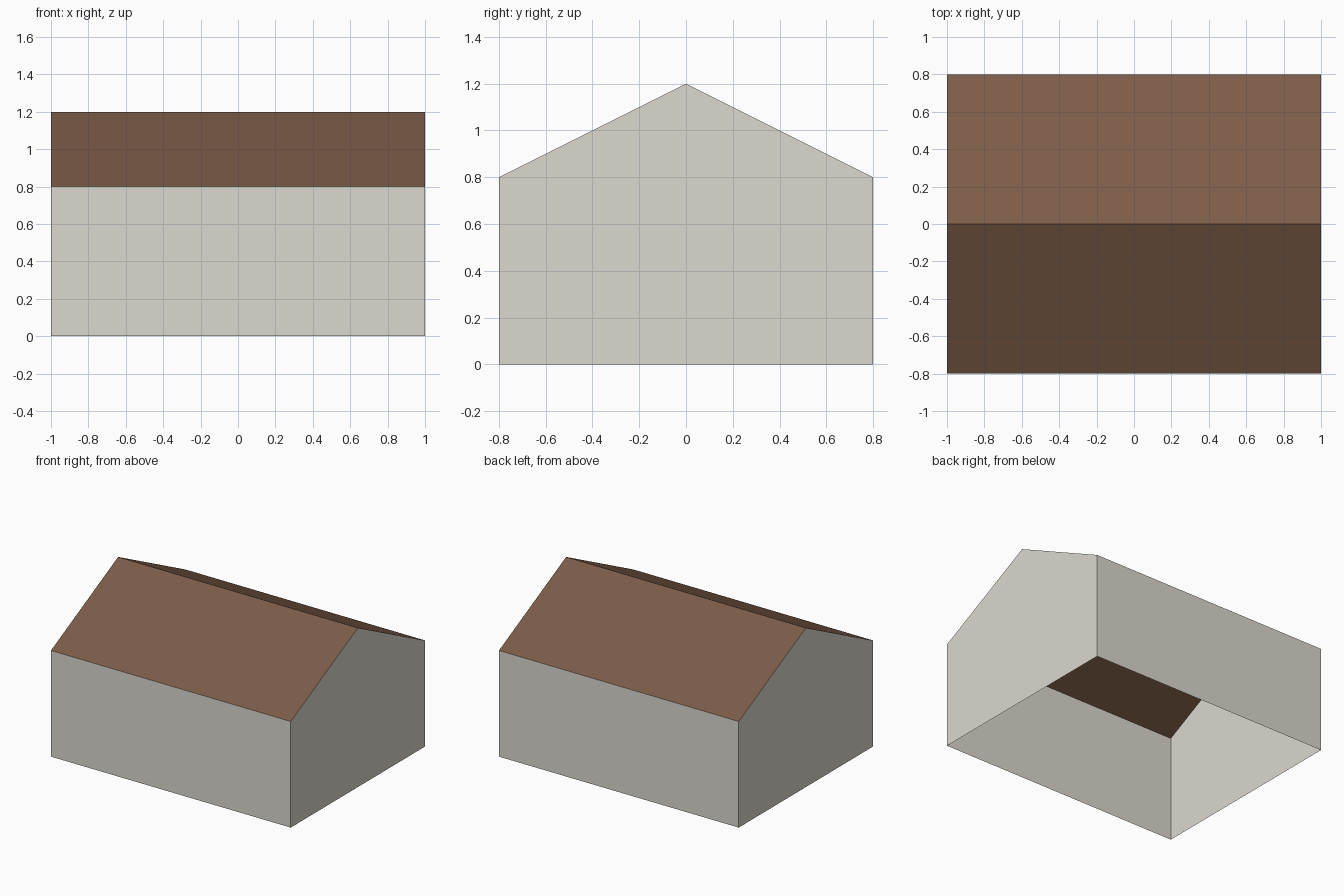
import bpy

if "Cube" in bpy.data.objects:
    bpy.data.objects.remove(bpy.data.objects["Cube"])

HALF_X, HALF_Y, EAVE, RIDGE = 1.0, 0.8, 0.8, 1.2


def make_material(name, color):
    mat = bpy.data.materials.new(name)
    mat.diffuse_color = (*color, 1)
    mat.use_nodes = True
    mat.node_tree.nodes["Principled BSDF"].inputs["Base Color"].default_value = mat.diffuse_color
    return mat


def make_part(name, verts, faces, mat):
    mesh = bpy.data.meshes.new(name)
    mesh.from_pydata(verts, [], faces)
    mesh.materials.append(mat)
    obj = bpy.data.objects.new(name, mesh)
    bpy.context.collection.objects.link(obj)
    return obj


plaster = make_material("pale plaster", (0.708, 0.686, 0.617))
brown = make_material("brown roofing", (0.202, 0.107, 0.065))

# Gable cross-section, placed at the left and right ends
profile = [(-HALF_Y, 0), (HALF_Y, 0), (HALF_Y, EAVE), (0, RIDGE), (-HALF_Y, EAVE)]
ends = [(x, y, z) for x in (-HALF_X, HALF_X) for y, z in profile]

# Walls: two gables and two long sides, open underneath
make_part("walls", ends,
          [(4, 3, 2, 1, 0), (5, 6, 7, 8, 9), (0, 5, 9, 4), (6, 1, 2, 7)], plaster)

# Roof: two thin slopes meeting at the ridge, flush with the walls
make_part("roof", ends[2:5] + ends[7:10],
          [(2, 5, 4, 1), (1, 4, 3, 0)], brown)
